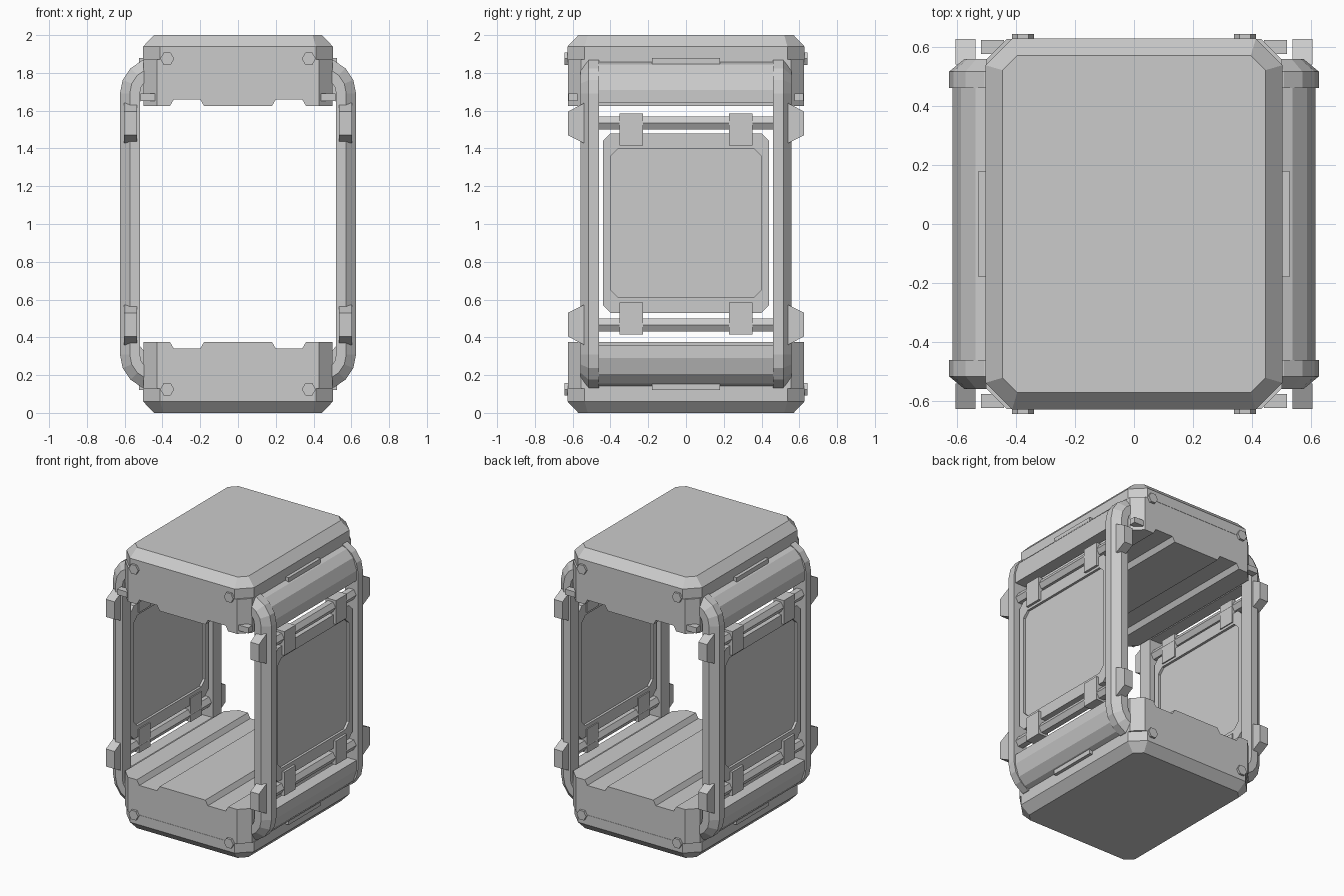
import bpy, bmesh
from math import sin, cos, pi

if "Cube" in bpy.data.objects:
    bpy.data.objects.remove(bpy.data.objects["Cube"])

MID = 1.0  # every part is modelled around the centre height and mirrored there


def finish(name, bm, mirror):
    bmesh.ops.translate(bm, verts=bm.verts, vec=(0, 0, -MID))
    bmesh.ops.recalc_face_normals(bm, faces=bm.faces)
    me = bpy.data.meshes.new(name)
    bm.to_mesh(me)
    bm.free()
    ob = bpy.data.objects.new(name, me)
    ob.location.z = MID
    bpy.context.collection.objects.link(ob)
    if mirror:
        m = ob.modifiers.new("mirror", 'MIRROR')
        m.use_axis = [c in mirror for c in "xyz"]
        m.merge_threshold = 0.0005
    return ob


def loft(name, rings, mirror="", caps=True, close=False):
    bm = bmesh.new()
    vs = [[bm.verts.new(p) for p in r] for r in rings]
    n = len(vs[0])
    pairs = list(zip(vs, vs[1:])) + ([(vs[-1], vs[0])] if close else [])
    for a, b in pairs:
        for i in range(n):
            j = (i + 1) % n
            bm.faces.new((a[i], a[j], b[j], b[i]))
    if caps:
        bm.faces.new(vs[0])
        bm.faces.new(vs[-1])
    return finish(name, bm, mirror)


def prism(name, pts, axis, a, b, mirror=""):
    """Extrude a 2D outline along an axis from a to b."""
    put = {"x": lambda u, v, t: (t, u, v), "y": lambda u, v, t: (u, t, v),
           "z": lambda u, v, t: (u, v, t)}[axis]
    return loft(name, [[put(u, v, t) for u, v in pts] for t in (a, b)], mirror)


def box(name, x, y, z, mirror=""):
    return prism(name, [(x[0], y[0]), (x[1], y[0]), (x[1], y[1]), (x[0], y[1])],
                 "z", z[0], z[1], mirror)


def octagon(hx, hy, c):
    return [(hx, hy - c), (hx - c, hy), (c - hx, hy), (-hx, hy - c),
            (-hx, c - hy), (c - hx, -hy), (hx - c, -hy), (hx, c - hy)]


# End blocks: chamfered caps
loft("end_cap", [[(x, y, z) for x, y in octagon(hx, hy, c)] for hx, hy, c, z in
                 ((.445, .57, .05, 0), (.502, .627, .09, .06), (.502, .627, .09, .13))], "z")

# Grooved floor and ceiling blocks with cut vertical corners
half = [(.5, .375), (.36, .375), (.34, .34), (.2, .34), (.18, .375)]
outline = [(.5, .13)] + half + [(-x, z) for x, z in reversed(half)] + [(-.5, .13)]
bm = bmesh.new()
f = bm.faces.new([bm.verts.new((x, -.625, z)) for x, z in outline])
ext = bmesh.ops.extrude_face_region(bm, geom=[f])["geom"]
bmesh.ops.translate(bm, vec=(0, 1.25, 0), verts=[v for v in ext if isinstance(v, bmesh.types.BMVert)])
corners = [e for e in bm.edges if all(abs(abs(v.co.x) - .5) < 1e-4 for v in e.verts)
           and abs(e.verts[0].co.z - e.verts[1].co.z) > .1]
bmesh.ops.bevel(bm, geom=corners, offset=.07, segments=1, affect='EDGES')
finish("grooved_block", bm, "z")

# Corner lips under the upper block
box("corner_lip", (.44, .517), (.575, .622), (1.65, 1.69), "xy")

# Bolts
prism("bolt", [(.375 + .037 * cos(k * pi / 3), .125 + .037 * sin(k * pi / 3)) for k in range(6)],
      "y", .61, .642, "xyz")

# Rounded frames that join the two blocks
section = [(0, .46), (0, .515), (.052, .558), (.105, .558), (.105, .46)]
rings = []
for k in range(5):
    a = pi / 2 * (k / 4)
    rings.append([(.435 + (.19 - d) * sin(a), y, .31 - (.19 - d) * cos(a)) for d, y in section])
rings.append([(.625 - d, y, MID) for d, y in section])
frame = loft("side_frame", rings, "xyz", caps=False)

# Curved shoulder panels between the frames
prism("shoulder_panel", [(.49, .14), (.535, .155), (.585, .205), (.613, .29), (.613, .36),
                         (.525, .36), (.49, .32)], "y", -.465, .465, "xz")
box("shoulder_latch", (.49, .525), (-.18, .18), (.12, .17), "xz")

# Side panels: chamfered rim with a thin recessed plate
outer = [(y, z + 1.005) for y, z in octagon(.44, .475, .04)]
inner = [(y, z + 1.005) for y, z in octagon(.4, .393, .04)]
loft("panel_rim", [[(x, y, z) for y, z in o] for x, o in
                   ((.54, outer), (.595, outer), (.595, inner), (.54, inner))],
     "x", caps=False, close=True)
prism("panel_plate", inner, "x", .557, .578, "x")

# Hexagonal cross bars and their clips
prism("cross_bar", [(.57 + .04 * cos(k * pi / 3), .465 + .04 * sin(k * pi / 3)) for k in range(6)],
      "y", -.465, .465, "xz")
box("bar_clip", (.532, .612), (.227, .352), (.415, .585), "xyz")

# Wedge-shaped grips on the frame fronts
prism("frame_grip", [(.54, .572), (.625, .53), (.625, .405), (.54, .36)],
      "x", .535, .603, "xyz")
